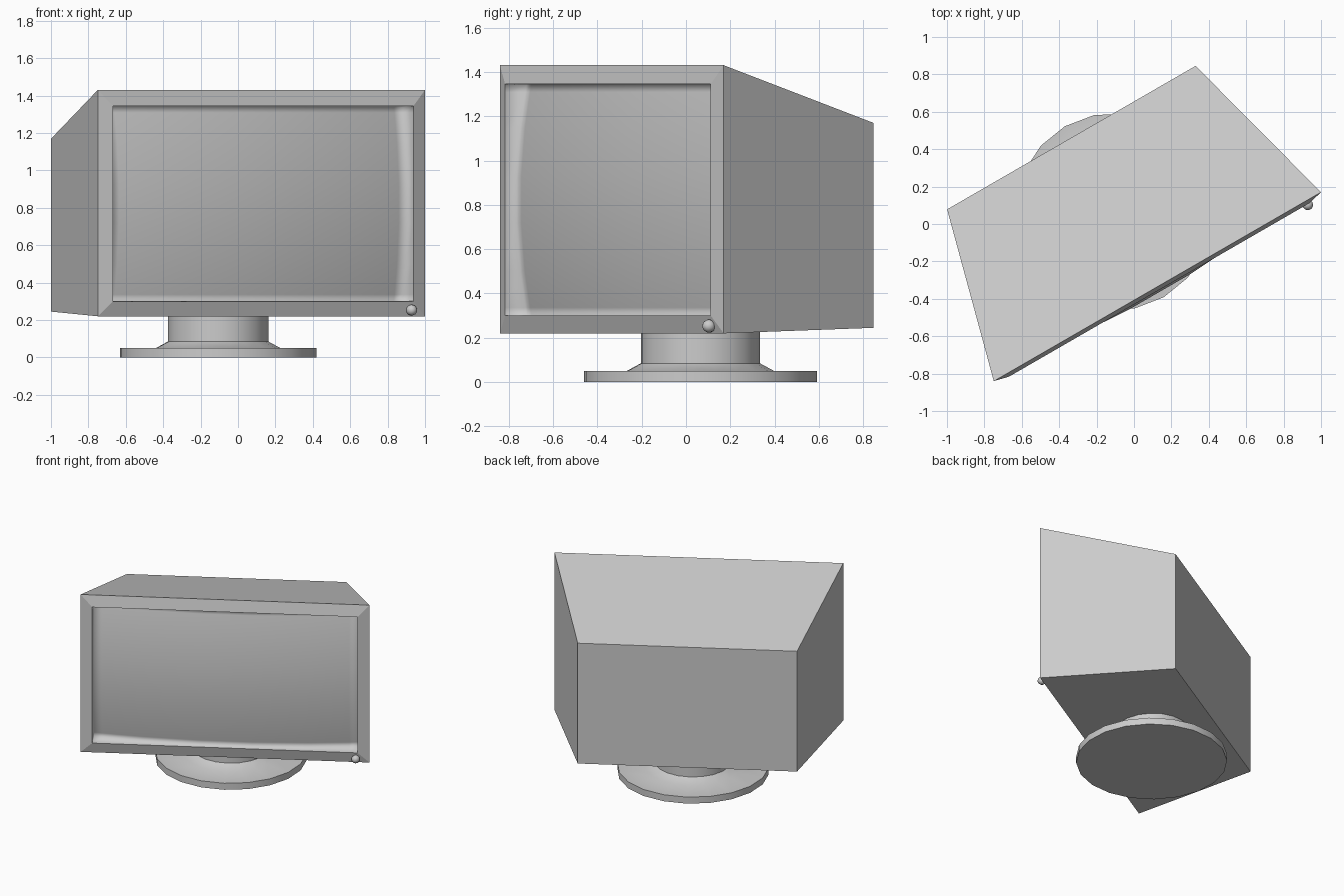
import bpy, bmesh, math
from mathutils import Matrix, Vector

if "Cube" in bpy.data.objects:
    bpy.data.objects.remove(bpy.data.objects["Cube"])

# Local frame: x along the screen, y backwards, z up; whole model turned 30 degrees
FRAME = Matrix.Translation((0.125, -0.335, 0)) @ Matrix.Rotation(math.radians(30), 4, 'Z')


def finish(bm, name, angle=None, smooth=False):
    bmesh.ops.transform(bm, matrix=FRAME, verts=bm.verts)
    bmesh.ops.recalc_face_normals(bm, faces=bm.faces) if not smooth else None
    for f in bm.faces:
        f.smooth = smooth
    me = bpy.data.meshes.new(name)
    bm.to_mesh(me)
    bm.free()
    ob = bpy.data.objects.new(name, me)
    bpy.context.collection.objects.link(ob)
    if angle:
        bpy.ops.object.select_all(action='DESELECT')
        ob.select_set(True)
        bpy.context.view_layer.objects.active = ob
        bpy.ops.object.shade_smooth_by_angle(angle=math.radians(angle))
    return ob


def rect(bm, half, z0, z1, y):
    return [bm.verts.new((sx * half, y, z))
            for sx, z in ((-1, z0), (1, z0), (1, z1), (-1, z1))]


def bridge(bm, a, b):
    n = len(a)
    for i in range(n):
        bm.faces.new((a[i], a[(i + 1) % n], b[(i + 1) % n], b[i]))


# Housing: raised bezel, tapering case and flat back
W, Z0, Z1, RIM = 0.928, 0.30, 1.345, -0.02
bm = bmesh.new()
inner = rect(bm, W, Z0, Z1, RIM)
outer = rect(bm, 1.01, 0.22, 1.43, 0)
back = rect(bm, 0.767, 0.245, 1.17, 0.92)
bridge(bm, inner, outer)
bridge(bm, outer, back)
bm.faces.new(back)
hc = Vector((0, 0.46, 0.8))
ob = finish(bm, "housing")

# Screen: domed glass recessed behind the bezel, with its inner walls
ts = [-1, -0.995, -0.93, -0.62, -0.2, 0.2, 0.62, 0.93, 0.995, 1]
last = len(ts) - 1
bm = bmesh.new()
zc, zh = (Z0 + Z1) / 2, (Z1 - Z0) / 2
grid = []
for j, t in enumerate(ts):
    row = []
    for i, s in enumerate(ts):
        edge = i in (0, last) or j in (0, last)
        y = RIM if edge else -0.035 + 0.07 * s * s + 0.055 * t * t
        row.append(bm.verts.new((W * s, y, zc + zh * t)))
    grid.append(row)
for j in range(last):
    for i in range(last):
        bm.faces.new((grid[j][i], grid[j][i + 1], grid[j + 1][i + 1], grid[j + 1][i]))
finish(bm, "screen", smooth=True)

# Stand: turned disc, flare and neck
profile = [(0.528, 0), (0.528, 0.05), (0.335, 0.05), (0.27, 0.085), (0.27, 0.24)]
bm = bmesh.new()
rings = [[bm.verts.new((r * math.cos(k * math.tau / 20),
                        0.462 + r * math.sin(k * math.tau / 20), z))
          for k in range(20)] for r, z in profile]
for a, b in zip(rings, rings[1:]):
    bridge(bm, a, b)
bm.faces.new(rings[0])
bm.faces.new(rings[-1])
finish(bm, "stand", angle=35)

# Power knob on the lower right of the bezel
bm = bmesh.new()
bmesh.ops.create_uvsphere(bm, u_segments=10, v_segments=8, radius=0.03,
                          matrix=Matrix.Translation((0.915, -0.022, 0.253))
                          @ Matrix.Rotation(math.pi / 2, 4, 'X'))
finish(bm, "power_knob", angle=50)
